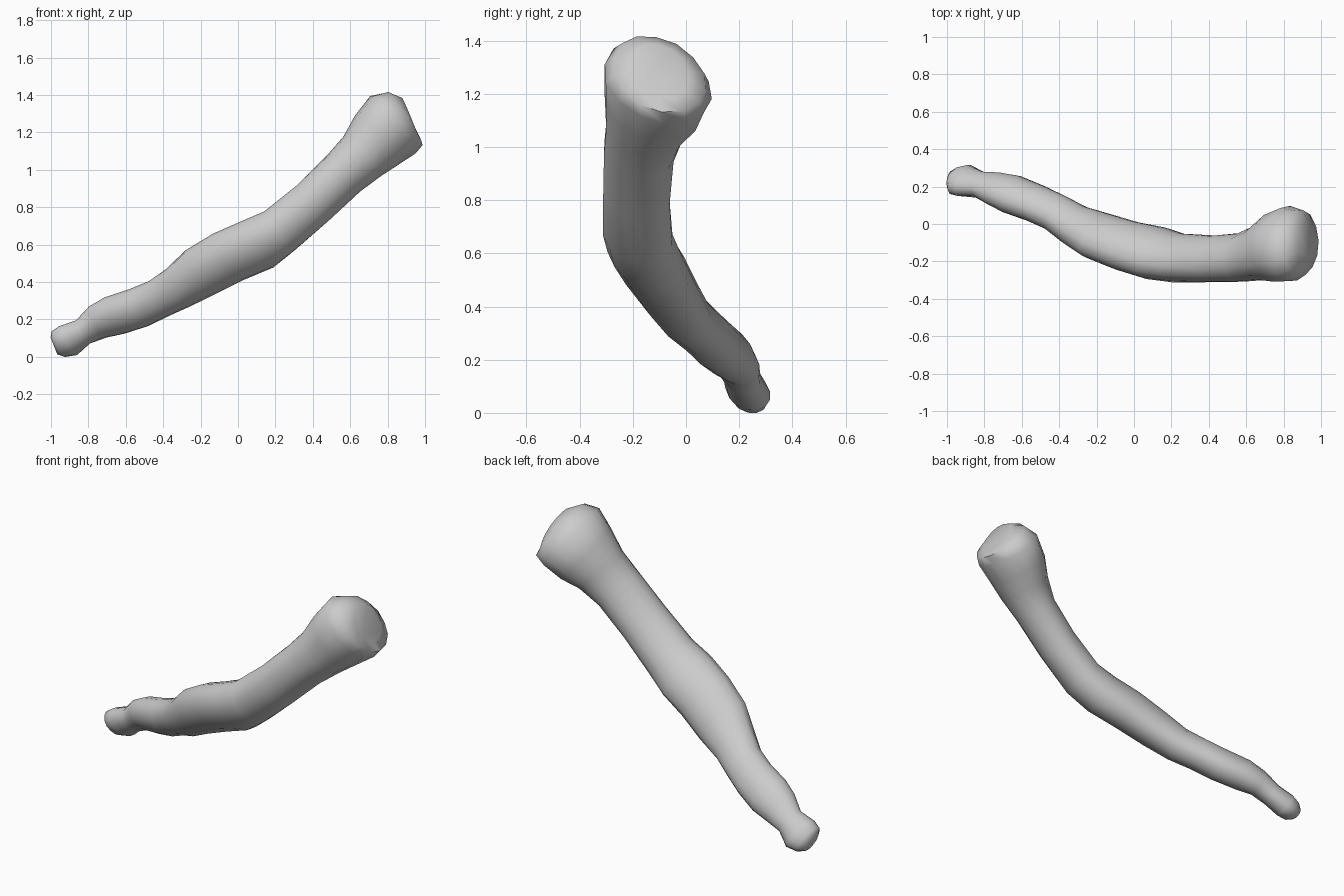
import bpy
import random
import bmesh
from math import cos, sin, tau
from mathutils import Vector

random.seed(4)
SIDES = 14

default_cube = bpy.data.objects.get("Cube")
if default_cube:
    bpy.data.objects.remove(default_cube, do_unlink=True)

# One grey material for the whole bone
grey = bpy.data.materials.new("bone_grey")
grey.use_nodes = True
colour = (0.6, 0.6, 0.6, 1)
grey.diffuse_color = colour
grey.node_tree.nodes["Principled BSDF"].inputs["Base Color"].default_value = colour

# Sections from the small knob to the broad head: x, y, z, broad radius, thin radius
SECTIONS = [
    (-.985, .235, .06, .055, .04),
    (-.96, .235, .07, .088, .06),
    (-.91, .235, .09, .103, .07),
    (-.83, .215, .135, .078, .065),
    (-.75, .195, .19, .105, .075),
    (-.66, .165, .225, .12, .09),
    (-.53, .115, .265, .118, .092),
    (-.42, .065, .315, .115, .092),
    (-.32, .0, .37, .125, .098),
    (-.2, -.055, .455, .155, .108),
    (-.05, -.108, .54, .16, .117),
    (.1, -.15, .605, .165, .12),
    (.22, -.175, .675, .145, .118),
    (.4, -.183, .83, .138, .115),
    (.56, -.175, .985, .14, .12),
    (.66, -.15, 1.08, .155, .14),
    (.735, -.12, 1.165, .192, .167),
    (.82, -.1, 1.25, .218, .178),
    (.885, -.095, 1.28, .19, .155),
    (.915, -.095, 1.29, .12, .1),
]
centres = [Vector(section[:3]) for section in SECTIONS]


def section_axes(index):
    """Return the broad and thin directions across the shaft."""
    before = centres[max(index - 2, 0)]
    after = centres[min(index + 2, len(centres) - 1)]
    along = (after - before).normalized()
    side = Vector((0, 0, 1)).cross(along).normalized()
    up = along.cross(side)
    return (up - side).normalized(), (up + side).normalized()


def add_ring(bm, index):
    """Add one uneven oval, flatter on the back and fuller underneath."""
    broad, thin = section_axes(index)
    a, b = SECTIONS[index][3:]
    ring = []
    for k in range(SIDES):
        angle = tau * k / SIDES
        depth = b * sin(angle) * (.93 if sin(angle) > 0 else 1.1)
        lump = random.uniform(.98, 1.02)
        offset = broad * (a * cos(angle)) + thin * depth
        ring.append(bm.verts.new(centres[index] + offset * lump))
    return ring


# Loft the shaft, knob and head as a single skin
bm = bmesh.new()
rings = [add_ring(bm, i) for i in range(len(SECTIONS))]
for lower, upper in zip(rings, rings[1:]):
    for k in range(SIDES):
        n = (k + 1) % SIDES
        bm.faces.new((lower[k], lower[n], upper[n], upper[k]))
bm.faces.new(rings[0])
bm.faces.new(rings[-1])
bmesh.ops.recalc_face_normals(bm, faces=bm.faces[:])

# Stand the bone on the ground
ground = min(v.co.z for v in bm.verts)
bmesh.ops.translate(bm, verts=bm.verts[:], vec=(0, 0, -ground))

mesh = bpy.data.meshes.new("long_bone")
bm.to_mesh(mesh)
bm.free()
mesh.materials.append(grey)
bone = bpy.data.objects.new("long_bone", mesh)
bpy.context.collection.objects.link(bone)

# Soft shading that keeps the sharper ridges
bpy.ops.object.select_all(action="DESELECT")
bone.select_set(True)
bpy.context.view_layer.objects.active = bone
bpy.ops.object.shade_smooth_by_angle(angle=1.2)
